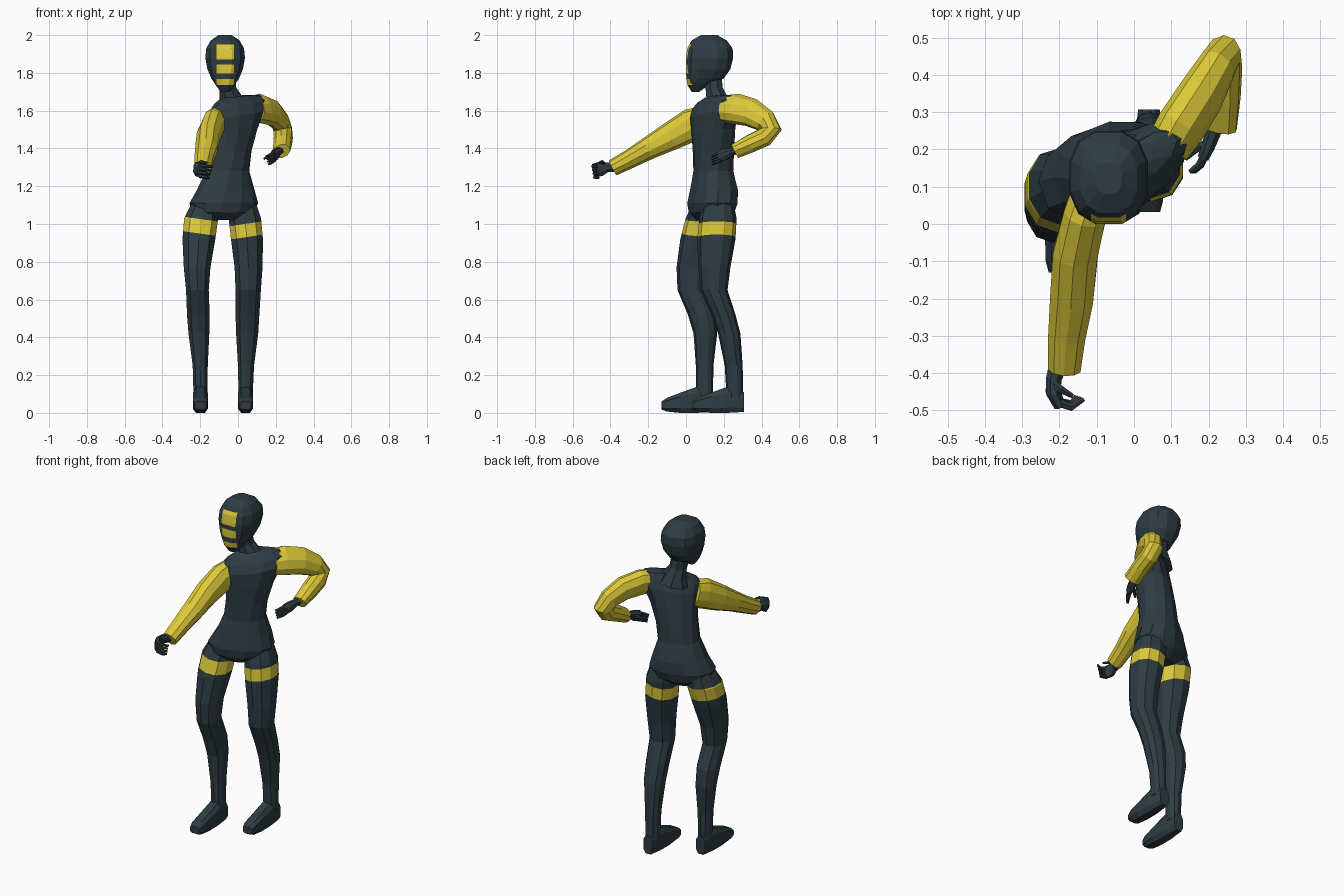
import bpy, bmesh, math
from mathutils import Vector as V


def material(name, col):
    m = bpy.data.materials.new(name)
    m.diffuse_color = (*col, 1)
    return m


DARK = material("dark slate", (0.027, 0.046, 0.056))
YELLOW = material("yellow", (0.72, 0.59, 0.04))


def ring(c, u, v, n=10, p=1.0):
    """Rounded n-sided ring; p below 1 makes it squarer."""
    pts = []
    for i in range(n):
        a = 2 * math.pi * (i + 0.5) / n
        pts.append([math.copysign(abs(f) ** p, f) for f in (math.cos(a), math.sin(a))])
    mx, my = max(q[0] for q in pts), max(q[1] for q in pts)
    return [V(c) + V(u) * (a / mx) + V(v) * (b / my) for a, b in pts]


def loft(name, rings, mats=(DARK,), cuts=(), rule=None):
    bm = bmesh.new()
    vs = [[bm.verts.new(q) for q in r] for r in rings]
    n = len(rings[0])
    for k, (a, b) in enumerate(zip(vs, vs[1:])):
        for i in range(n):
            f = bm.faces.new((a[i], a[(i + 1) % n], b[(i + 1) % n], b[i]))
    bm.faces.new(vs[0])
    bm.faces.new(vs[-1])
    bmesh.ops.recalc_face_normals(bm, faces=bm.faces)
    for co, no in cuts:
        bmesh.ops.bisect_plane(bm, geom=bm.verts[:] + bm.edges[:] + bm.faces[:],
                               plane_co=co, plane_no=no)
    if rule:
        for f in bm.faces:
            f.material_index = int(rule(f.calc_center_median()))
    me = bpy.data.meshes.new(name)
    bm.to_mesh(me)
    bm.free()
    for m in mats:
        me.materials.append(m)
    ob = bpy.data.objects.new(name, me)
    bpy.context.collection.objects.link(ob)
    return ob


def tube(name, pts, ref=(0, 0, 1), n=8, mat=DARK):
    """Tube along points (x, y, z, in-plane radius, radius along ref)."""
    rings = []
    for i, q in enumerate(pts):
        t = (V(pts[min(i + 1, len(pts) - 1)][:3]) - V(pts[max(i - 1, 0)][:3])).normalized()
        u = t.cross(V(ref)).normalized()
        rings.append(ring(q[:3], u * q[3], u.cross(t) * q[4], n))
    return loft(name, rings, (mat,))


# Torso: twisted sections (z, cx, cy, half width, half depth, angle, side tilt)
torso = []
for z, cx, cy, hw, hd, ang, tilt in [
        (1.02, -0.08, 0.13, 0.07, 0.07, 20, 0), (1.06, -0.08, 0.135, 0.16, 0.11, 20, 0),
        (1.11, -0.075, 0.14, 0.18, 0.122, 20, 0), (1.18, -0.065, 0.148, 0.15, 0.118, 22, 0),
        (1.28, -0.055, 0.145, 0.113, 0.1, 27, 0), (1.38, -0.042, 0.145, 0.115, 0.098, 32, 0.05),
        (1.49, -0.02, 0.145, 0.13, 0.095, 36, 0.1), (1.58, -0.003, 0.147, 0.16, 0.088, 37, 0.15),
        (1.63, 0.0, 0.15, 0.17, 0.066, 37, 0.17), (1.66, -0.005, 0.153, 0.14, 0.05, 37, 0.17),
        (1.675, -0.02, 0.16, 0.075, 0.04, 37, 0.1)]:
    c, s = math.cos(math.radians(ang)), math.sin(math.radians(ang))
    torso.append(ring((cx, cy, z), V((c, s, tilt)) * hw, V((-s, c, 0)) * hd, 12, 0.9))
loft("torso", torso)

# Neck and collar
tube("neck", [(-0.03, 0.165, 1.62, 0.085, 0.075), (-0.04, 0.163, 1.665, 0.06, 0.055),
              (-0.053, 0.15, 1.71, 0.045, 0.045), (-0.065, 0.14, 1.79, 0.047, 0.047)], (0, 1, 0))

# Head: sections (z, half width, front y, back y), face patches cut into the front
head = [ring((-0.068, (a + b) / 2, z), (hx, 0, 0), (0, (b - a) / 2, 0), 12, 0.8)
        for z, hx, a, b in [
            (1.70, 0.024, 0.03, 0.07), (1.735, 0.05, 0.008, 0.12), (1.77, 0.073, 0.002, 0.2),
            (1.82, 0.094, 0.0, 0.235), (1.88, 0.105, 0.0, 0.25), (1.93, 0.1, 0.007, 0.247),
            (1.972, 0.076, 0.03, 0.215), (2.0, 0.035, 0.08, 0.165)]]
PATCHES = [(1.737, 1.768), (1.797, 1.845), (1.87, 1.95)]
cuts = [((x, 0, 0), (1, 0, 0)) for x in (-0.115, -0.021)]
cuts += [((0, 0, z), (0, 0, 1)) for pz in PATCHES for z in pz]
loft("head", head, (DARK, YELLOW), cuts,
     lambda c: c.y < 0.06 and -0.115 < c.x < -0.021 and any(a < c.z < b for a, b in PATCHES))


# Legs: sections (z, x0, x1, y0, y1), yellow band between two heights, higher on the outside
def leg(name, secs, lo, hi, tilt):
    cx = (secs[-1][1] + secs[-1][2]) / 2
    rings = [ring(((a + b) / 2, (c + d) / 2, z), ((b - a) / 2, 0, 0), (0, (d - c) / 2, 0), 10, 0.9)
             for z, a, b, c, d in secs]
    no = V((-tilt, 0, 1))
    loft(name, rings, (DARK, YELLOW), [((cx, 0, lo), no), ((cx, 0, hi), no)],
         lambda c: lo < c.z - tilt * (c.x - cx) < hi)


leg("right_leg", [
    (0.08, -0.235, -0.163, 0.055, 0.143), (0.25, -0.24, -0.16, 0.052, 0.145),
    (0.42, -0.262, -0.152, 0.04, 0.165), (0.52, -0.27, -0.15, 0.01, 0.155),
    (0.65, -0.275, -0.155, -0.045, 0.105), (0.77, -0.287, -0.146, -0.05, 0.125),
    (0.92, -0.294, -0.12, -0.03, 0.175), (1.03, -0.285, -0.105, -0.002, 0.205),
    (1.12, -0.24, -0.1, 0.04, 0.2)], 0.945, 1.022, -0.14)
leg("left_leg", [
    (0.08, 0.003, 0.077, 0.215, 0.303), (0.25, 0.0, 0.085, 0.205, 0.3),
    (0.42, -0.01, 0.107, 0.17, 0.288), (0.52, -0.013, 0.113, 0.135, 0.262),
    (0.65, -0.013, 0.121, 0.075, 0.22), (0.77, -0.018, 0.13, 0.065, 0.235),
    (0.92, -0.037, 0.132, 0.06, 0.262), (1.03, -0.05, 0.122, 0.07, 0.268),
    (1.12, -0.05, 0.092, 0.09, 0.25)], 0.927, 0.998, 0.15)

# Feet: sections along y (y, half width, bottom, top)
for side, fx, fy in (("right", -0.199, 0.0), ("left", 0.04, 0.162)):
    loft(side + "_foot", [
        ring((fx, fy + y, (a + b) / 2), (w, 0, 0), (0, 0, (b - a) / 2), 8, 0.6)
        for y, w, a, b in [
            (0.145, 0.029, 0.005, 0.11), (0.055, 0.039, 0.0, 0.137), (-0.03, 0.04, 0.0, 0.107),
            (-0.1, 0.038, 0.007, 0.08), (-0.13, 0.03, 0.018, 0.06)]])

# Sleeves
tube("right_sleeve", [
    (-0.11, 0.09, 1.545, 0.055, 0.08), (-0.13, 0.03, 1.525, 0.057, 0.088),
    (-0.157, -0.08, 1.465, 0.06, 0.076), (-0.167, -0.2, 1.4, 0.058, 0.06),
    (-0.18, -0.3, 1.343, 0.05, 0.05), (-0.187, -0.388, 1.297, 0.044, 0.044)],
    n=10, mat=YELLOW)
tube("left_sleeve", [
    (0.09, 0.205, 1.61, 0.07, 0.058), (0.125, 0.26, 1.61, 0.08, 0.062),
    (0.18, 0.345, 1.59, 0.074, 0.06), (0.222, 0.42, 1.545, 0.06, 0.052),
    (0.237, 0.45, 1.5, 0.055, 0.05), (0.24, 0.415, 1.46, 0.05, 0.05),
    (0.237, 0.34, 1.425, 0.046, 0.05), (0.23, 0.26, 1.385, 0.036, 0.05)],
    (0.75, -0.27, 0.36), n=10, mat=YELLOW)

# Hands: tapered palm, four fingers fanned between two knuckle lines, thumb
tube("right_palm", [(-0.2, -0.37, 1.3, 0.026, 0.024), (-0.215, -0.415, 1.3, 0.021, 0.025),
                    (-0.217, -0.45, 1.292, 0.02, 0.038), (-0.2, -0.487, 1.283, 0.016, 0.036)])
tube("left_palm", [(0.222, 0.28, 1.392, 0.024, 0.02), (0.212, 0.245, 1.383, 0.021, 0.019),
                   (0.2, 0.21, 1.37, 0.018, 0.03), (0.187, 0.18, 1.36, 0.015, 0.03)])


def finger(name, pts):
    tube(name, [(*p, r, r) for p, r in zip(pts, (0.011, 0.0095, 0.006))], (0, 0.1, 1), 6)


for i in range(4):
    d = i / 3
    z = 1.312 - 0.058 * d
    finger(f"right_finger_{i + 1}", [(-0.205, -0.478, z), (-0.168, -0.492 + 0.01 * d, z - 0.006),
                                     (-0.135 - 0.02 * d, -0.47 + 0.008 * d, z - 0.01)])
    z = 1.378 - 0.042 * d
    finger(f"left_finger_{i + 1}", [(0.19, 0.185, z), (0.175 + 0.004 * d, 0.158, z - 0.01),
                                    (0.15 + 0.012 * d, 0.14, z - 0.02)])
finger("right_thumb", [(-0.215, -0.43, 1.315), (-0.195, -0.445, 1.33), (-0.165, -0.462, 1.322)])
finger("left_thumb", [(0.2, 0.22, 1.375), (0.165, 0.2, 1.362), (0.138, 0.175, 1.345)])
